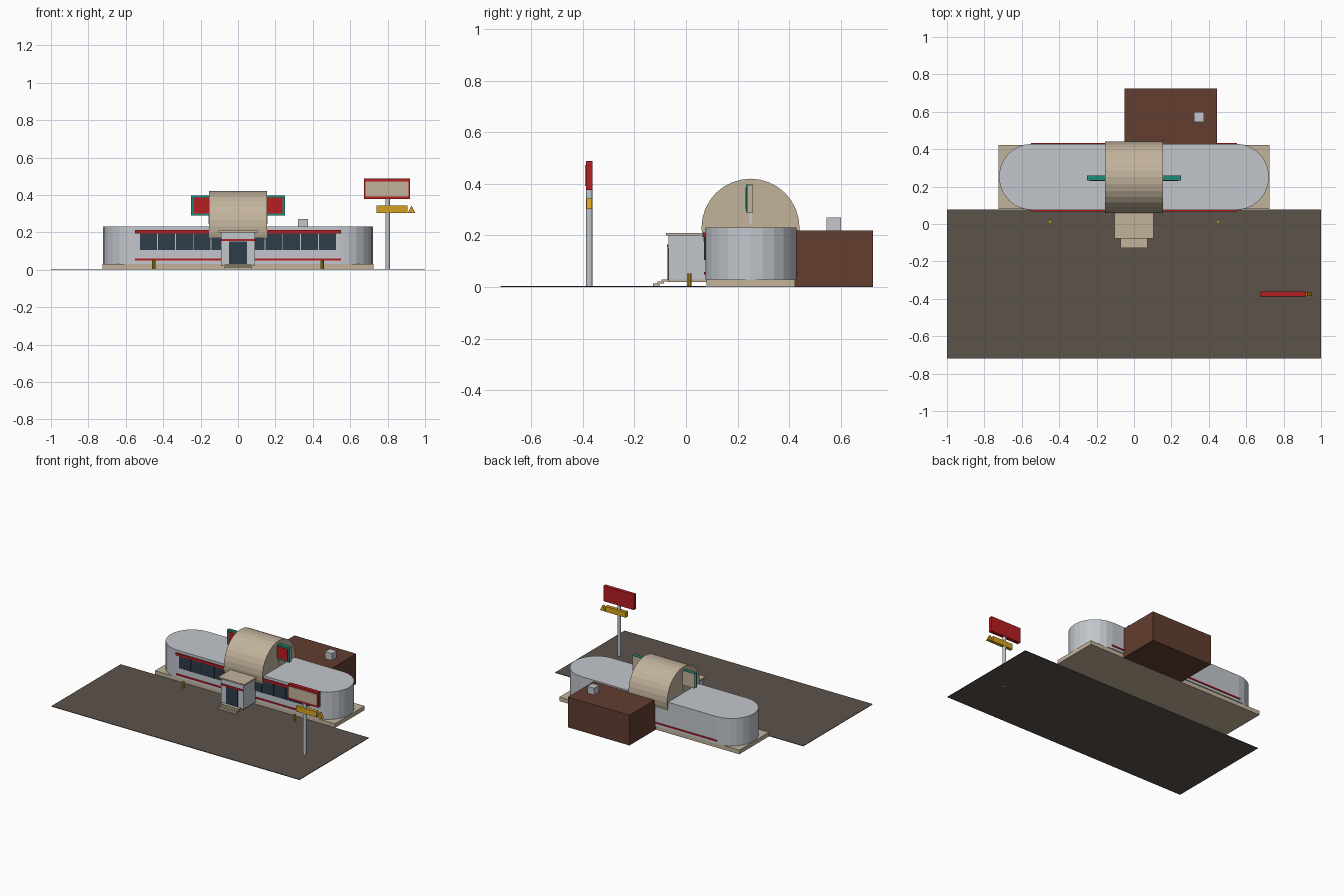
import bpy, bmesh, math
from mathutils import Matrix

if "Cube" in bpy.data.objects:
    bpy.data.objects.remove(bpy.data.objects["Cube"])


def material(name, r, g, b):
    """Flat material from display values (0-255), stored as linear."""
    lin = [((c / 255 + 0.055) / 1.055) ** 2.4 for c in (r, g, b)] + [1]
    m = bpy.data.materials.new(name)
    m.use_nodes = True
    m.diffuse_color = lin
    m.node_tree.nodes["Principled BSDF"].inputs["Base Color"].default_value = lin
    return m


silver = material("silver metal", 194, 199, 205)
beige = material("beige plaster", 194, 179, 156)
red = material("red trim", 182, 30, 35)
glass = material("dark glass", 45, 60, 72)
teal = material("teal trim", 30, 140, 125)
asphalt = material("asphalt", 92, 83, 75)
brown = material("brown brick", 98, 61, 47)
yellow = material("yellow paint", 214, 162, 32)


def finish(name, bm, mat):
    bmesh.ops.recalc_face_normals(bm, faces=bm.faces)
    mesh = bpy.data.meshes.new(name)
    bm.to_mesh(mesh)
    bm.free()
    mesh.materials.append(mat)
    obj = bpy.data.objects.new(name, mesh)
    bpy.context.collection.objects.link(obj)
    return obj


def box(name, mat, x, y, z):
    """Box from (min, max) pairs."""
    bm = bmesh.new()
    mid = [(a + b) / 2 for a, b in (x, y, z)]
    size = [b - a for a, b in (x, y, z)]
    bmesh.ops.create_cube(bm, size=1, matrix=Matrix.Translation(mid) @ Matrix.Diagonal(size + [1]))
    return finish(name, bm, mat)


def cylinder(name, mat, center, radius, length, sides, along_x=False):
    bm = bmesh.new()
    turn = Matrix.Rotation(math.pi / 2, 4, "Y") if along_x else Matrix.Identity(4)
    bmesh.ops.create_cone(bm, cap_ends=True, segments=sides, radius1=radius, radius2=radius,
                          depth=length, matrix=Matrix.Translation(center) @ turn)
    return finish(name, bm, mat)


def extrude(name, mat, points, vector):
    bm = bmesh.new()
    face = bm.faces.new([bm.verts.new(p) for p in points])
    out = bmesh.ops.extrude_face_region(bm, geom=[face], use_keep_orig=True)
    bmesh.ops.translate(bm, vec=vector,
                        verts=[v for v in out["geom"] if isinstance(v, bmesh.types.BMVert)])
    return finish(name, bm, mat)


# Ground and foundation
box("parking_lot", asphalt, (-1, 1), (-0.72, 0.078), (0, 0.004))
box("foundation", beige, (-0.725, 0.725), (0.08, 0.422), (0, 0.03))

# Main hall with rounded ends
RADIUS, HALF, MID_Y, STEPS = 0.177, 0.545, 0.252, 12
outline = []
for side in (1, -1):
    for i in range(STEPS + 1):
        a = -math.pi / 2 + math.pi * i / STEPS
        outline.append((side * (HALF + RADIUS * math.cos(a)),
                        MID_Y + side * RADIUS * math.sin(a), 0.03))
extrude("main_hall", silver, outline, (0, 0, 0.2))

# Windows and trim bands
PITCH = 0.0957
for i in range(-5, 6):
    box("window", glass, (i * PITCH - 0.0455, i * PITCH + 0.0455), (0.07, 0.078), (0.105, 0.197))
box("front_upper_band", red, (-0.55, 0.55), (0.066, 0.08), (0.195, 0.212))
box("front_lower_band", red, (-0.55, 0.55), (0.069, 0.08), (0.049, 0.059))
box("back_lower_band", red, (-0.55, 0.55), (0.425, 0.434), (0.049, 0.059))

# Barrel vault over the centre
cylinder("barrel_vault", beige, (0, 0.25, 0.23), 0.19, 0.31, 32, True)

# Side sign panels on the vault
for s in (-1, 1):
    def span(a, b):
        return tuple(sorted((s * a, s * b)))
    box("fin_panel", beige, span(0.15, 0.25), (0.24, 0.26), (0.29, 0.395))
    box("fin_trim", teal, span(0.15, 0.25), (0.233, 0.24), (0.289, 0.397))
    box("fin_edge", teal, span(0.15, 0.251), (0.238, 0.258), (0.393, 0.397))
    box("fin_face", red, span(0.15, 0.238), (0.23, 0.234), (0.3, 0.386))
    box("fin_bracket", silver, span(0.15, 0.158), (0.244, 0.256), (0.245, 0.29))

# Entrance
box("entrance", silver, (-0.09, 0.09), (-0.068, 0.08), (0.03, 0.2))
box("entrance_roof", beige, (-0.105, 0.105), (-0.077, 0.08), (0.2, 0.21))
box("entrance_band", red, (-0.09, 0.09), (-0.073, -0.066), (0.153, 0.165))
box("door", glass, (-0.048, 0.048), (-0.072, -0.066), (0.03, 0.152))
box("entrance_floor", beige, (-0.09, 0.09), (-0.068, 0.08), (0.02, 0.03))
for i in range(3):
    front = -0.128 + i * 0.017
    box("step", beige, (-0.072, 0.072), (front, front + 0.026), (0.004 + i * 0.009, 0.013 + i * 0.008))

# Rear kitchen with roof unit
box("rear_annex", brown, (-0.052, 0.445), (0.42, 0.725), (0, 0.22))
box("roof_unit", silver, (0.32, 0.375), (0.545, 0.6), (0.22, 0.27))

# Bollards
for s in (-1, 1):
    cylinder("bollard", yellow, (s * 0.45, 0.012, 0.026), 0.009, 0.052, 10)

# Roadside sign
cylinder("sign_pole", silver, (0.8, -0.375, 0.19), 0.012, 0.38, 12)
box("sign_box", red, (0.674, 0.92), (-0.388, -0.362), (0.377, 0.488))
box("sign_face", beige, (0.682, 0.912), (-0.391, -0.387), (0.392, 0.473))
box("sign_arrow_bar", yellow, (0.74, 0.905), (-0.387, -0.363), (0.303, 0.343))
extrude("sign_arrow_head", yellow,
        [(0.908, -0.386, 0.303), (0.948, -0.386, 0.303), (0.928, -0.386, 0.343)], (0, 0.022, 0))
